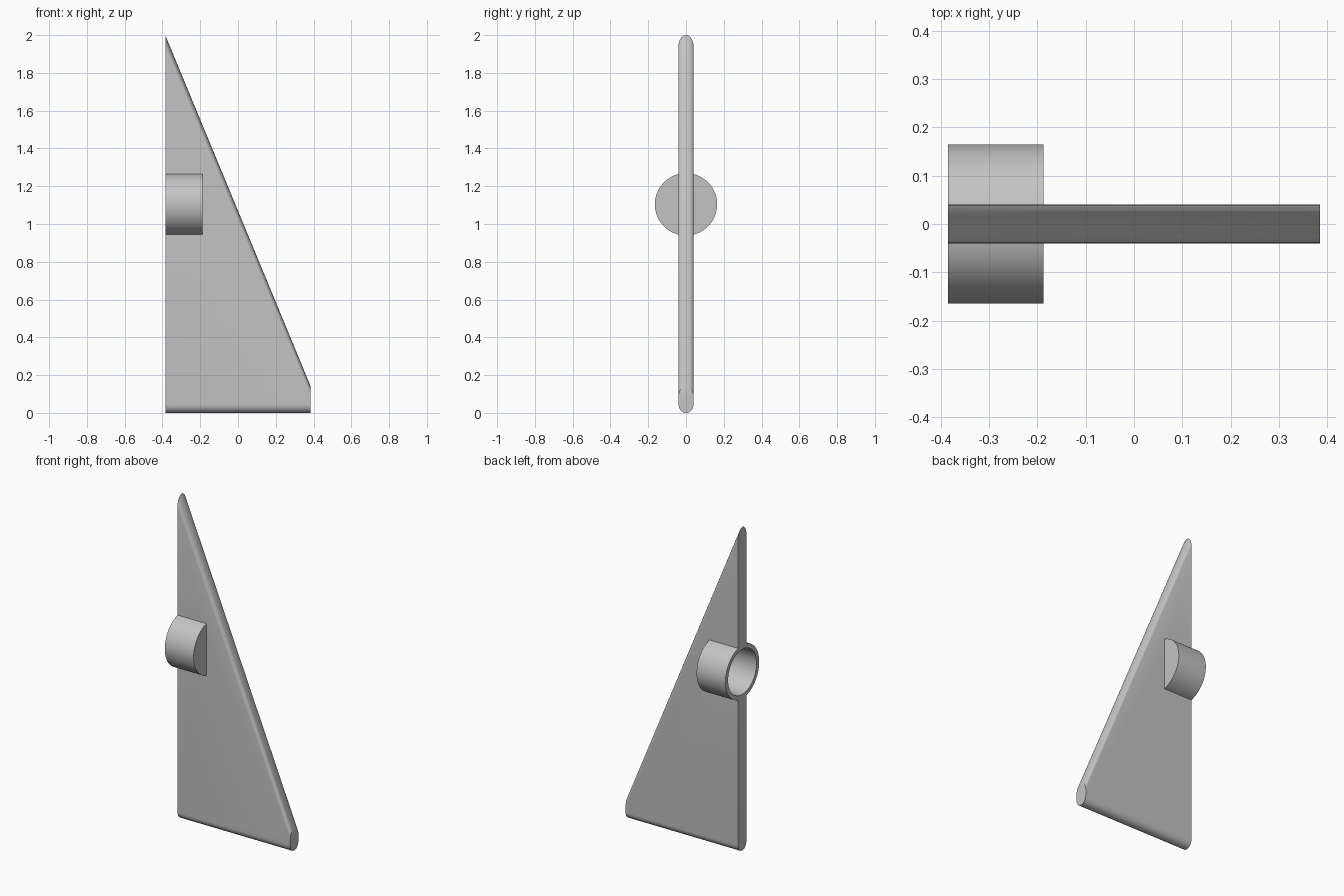
import bpy
import bmesh
from math import sin, cos, pi, radians
from mathutils import Matrix

cube = bpy.data.objects.get("Cube")
if cube:
    bpy.data.objects.remove(cube, do_unlink=True)

grey = bpy.data.materials.new("plain grey")
grey.use_nodes = True
colour = (0.55, 0.55, 0.55, 1)
grey.diffuse_color = colour
grey.node_tree.nodes["Principled BSDF"].inputs["Base Color"].default_value = colour

END_X = 0.385          # both fin ends
HALF_THICK = 0.04
HUB_Z = 1.104


def finish(name, bm):
    bmesh.ops.recalc_face_normals(bm, faces=bm.faces)
    mesh = bpy.data.meshes.new(name)
    bm.to_mesh(mesh)
    bm.free()
    obj = bpy.data.objects.new(name, mesh)
    bpy.context.collection.objects.link(obj)
    mesh.materials.append(grey)
    return obj


def cylinder(name, radius, x0, x1):
    """Solid cylinder along x at the hub height."""
    bm = bmesh.new()
    place = Matrix.Translation(((x0 + x1) / 2, 0, HUB_Z)) @ Matrix.Rotation(pi / 2, 4, 'Y')
    bmesh.ops.create_cone(bm, cap_ends=True, segments=64, radius1=radius,
                          radius2=radius, depth=x1 - x0, matrix=place)
    return finish(name, bm)


def rounded_section(bm, x, top, top_round, bottom_round, steps=16):
    """Upright slot-shaped section at one end of the fin."""
    ring = []
    for i in range(steps + 1):
        a = pi * i / steps
        ring.append((x, HALF_THICK * cos(a), top - top_round * (1 - sin(a))))
    for i in range(steps + 1):
        a = pi + pi * i / steps
        ring.append((x, HALF_THICK * cos(a), bottom_round * (1 + sin(a))))
    return [bm.verts.new(p) for p in ring]


# Fin: lofted between a tall and a short rounded section
bm = bmesh.new()
tall = rounded_section(bm, -END_X, 2.0, 0.06, 0.045)
short = rounded_section(bm, END_X, 0.14, 0.055, 0.045)
n = len(tall)
for i in range(n):
    j = (i + 1) % n
    bm.faces.new((tall[i], tall[j], short[j], short[i]))
bm.faces.new(tall)
bm.faces.new(short)
fin = finish("fin", bm)

# Hub with a blind bore opening on the straight edge
hub = cylinder("hub", 0.165, -END_X, -0.188)
bore = cylinder("bore_cutter", 0.139, -END_X - 0.1, -0.215)
bore.hide_render = True

for obj in (fin, hub):
    cut = obj.modifiers.new("bore", 'BOOLEAN')
    cut.operation = 'DIFFERENCE'
    cut.solver = 'EXACT'
    cut.object = bore
    bpy.ops.object.select_all(action='DESELECT')
    obj.select_set(True)
    bpy.context.view_layer.objects.active = obj
    bpy.ops.object.modifier_apply(modifier=cut.name)
    bpy.ops.object.shade_smooth_by_angle(angle=radians(30))

bpy.data.objects.remove(bore, do_unlink=True)
